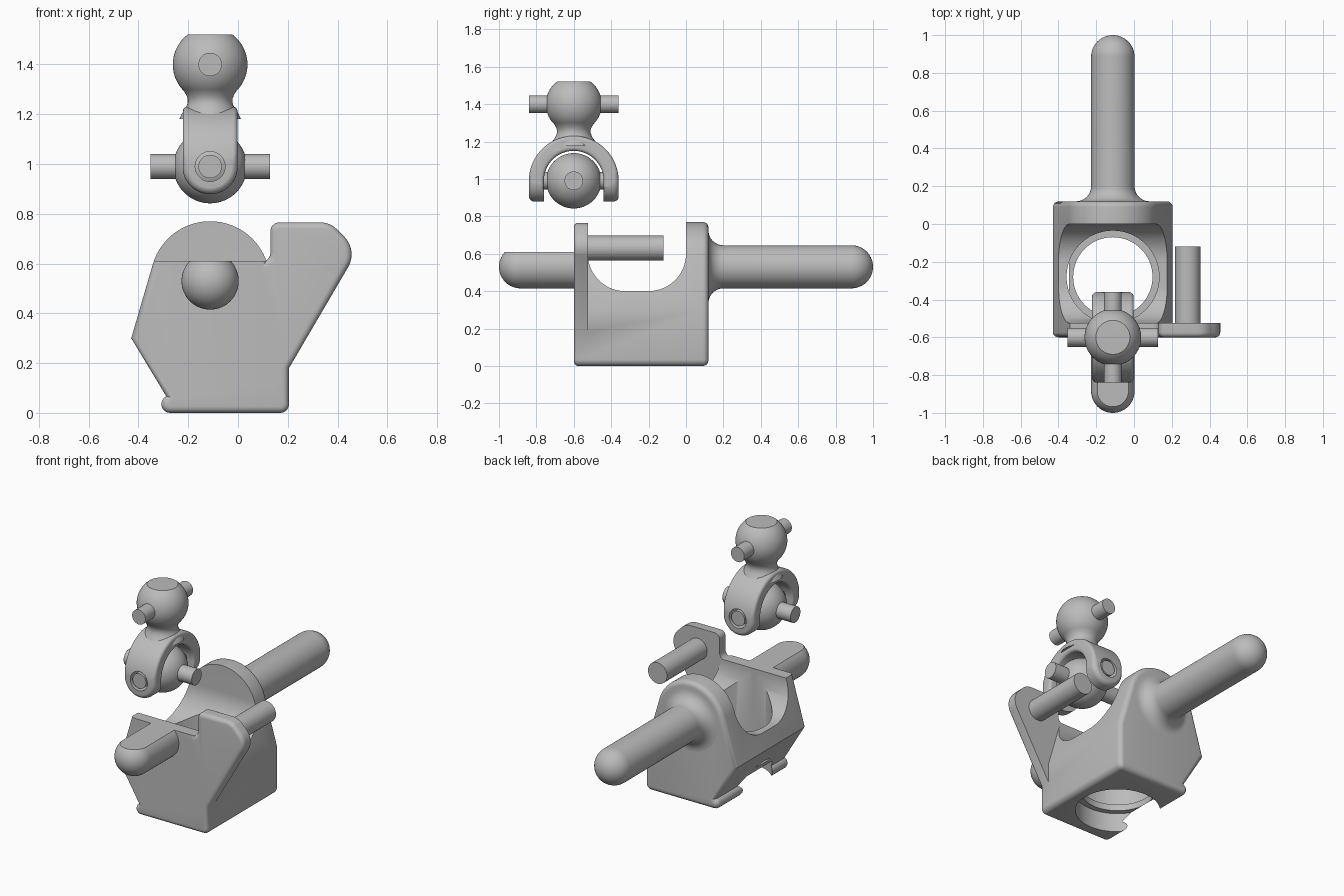
import bpy, bmesh, math
from mathutils import Vector, Matrix

if "Cube" in bpy.data.objects:
    bpy.data.objects.remove(bpy.data.objects["Cube"], do_unlink=True)

GREY = bpy.data.materials.new("plain grey")
GREY.use_nodes = True
GREY.diffuse_color = (0.5, 0.5, 0.5, 1)
GREY.node_tree.nodes["Principled BSDF"].inputs["Base Color"].default_value = (0.5, 0.5, 0.5, 1)

CX = -0.112          # shared centre plane
ROD_Z = 0.53         # height of the two handles
JY, JZ = -0.6, 0.99  # centre of the lower joint


def finish(name, bm):
    bmesh.ops.remove_doubles(bm, verts=bm.verts, dist=1e-5)
    bmesh.ops.recalc_face_normals(bm, faces=bm.faces)
    me = bpy.data.meshes.new(name)
    bm.to_mesh(me)
    bm.free()
    me.materials.append(GREY)
    ob = bpy.data.objects.new(name, me)
    bpy.context.collection.objects.link(ob)
    return ob


def arc(cx, cy, r, a0, a1, n=16):
    angles = [math.radians(a0 + (a1 - a0) * i / n) for i in range(n + 1)]
    return [(cx + r * math.cos(a), cy + r * math.sin(a)) for a in angles]


def rounded(corners, n=8):
    """Outline from (x, y, radius) corners, each rounded by its radius."""
    out = []
    for i, (x, y, r) in enumerate(corners):
        p = Vector((x, y))
        if r == 0:
            out.append((x, y))
            continue
        a = (Vector(corners[i - 1][:2]) - p).normalized()
        b = (Vector(corners[(i + 1) % len(corners)][:2]) - p).normalized()
        half = a.angle(b) / 2
        centre = p + (a + b).normalized() * (r / math.sin(half))
        start = p + a * (r / math.tan(half)) - centre
        end = p + b * (r / math.tan(half)) - centre
        turn = math.atan2(start.x * end.y - start.y * end.x, start.dot(end))
        for k in range(n + 1):
            q = centre + Matrix.Rotation(turn * k / n, 2) @ start
            out.append((q.x, q.y))
    return out


def prism(name, outline, axis, lo, hi, bevel_lo=0, bevel_hi=0):
    """Extrude an outline along x or y, with optional rounded rims."""
    place = (lambda u, v, h: (h, u, v)) if axis == "x" else (lambda u, v, h: (u, h, v))
    bm = bmesh.new()
    ends = [[bm.verts.new(place(u, v, h)) for u, v in outline] for h in (lo, hi)]
    caps = [bm.faces.new(loop) for loop in ends]
    for i in range(len(outline)):
        bm.faces.new((ends[0][i - 1], ends[0][i], ends[1][i], ends[1][i - 1]))
    bmesh.ops.recalc_face_normals(bm, faces=bm.faces)
    rims = [list(c.edges) for c in caps]
    for edges, size in zip(rims, (bevel_lo, bevel_hi)):
        if size:
            bmesh.ops.bevel(bm, geom=edges, offset=size, segments=5, profile=0.5, affect="EDGES")
    return finish(name, bm)


def lathe(name, profile, axis, origin):
    """Spin (radius, height) points about an axis through the origin point."""
    bm = bmesh.new()
    vs = [bm.verts.new((r, 0, h)) for r, h in profile]
    edges = [bm.edges.new(pair) for pair in zip(vs, vs[1:])]
    bmesh.ops.spin(bm, geom=vs + edges, cent=(0, 0, 0), axis=(0, 0, 1),
                   angle=math.tau, steps=64, use_duplicate=False)
    turn = Vector((0, 0, 1)).rotation_difference(Vector(axis)).to_matrix().to_4x4()
    bm.transform(Matrix.Translation(origin) @ turn)
    return finish(name, bm)


def cylinder(name, r, lo, hi, axis, origin):
    return lathe(name, [(0, lo), (r, lo), (r, hi), (0, hi)], axis, origin)


def box(name, x, y, z):
    return prism(name, [(x[0], z[0]), (x[1], z[0]), (x[1], z[1]), (x[0], z[1])], "y", *y)


def combine(ob, tool, operation="DIFFERENCE"):
    mod = ob.modifiers.new("cut", "BOOLEAN")
    mod.operation, mod.object, mod.solver = operation, tool, "EXACT"
    bpy.context.view_layer.objects.active = ob
    bpy.ops.object.modifier_apply(modifier=mod.name)
    bpy.data.objects.remove(tool, do_unlink=True)


X, Y, Z = (1, 0, 0), (0, 1, 0), (0, 0, 1)

# Body: arched block with a cross trough and a stepped vertical bore
HALF = 0.317
outline = rounded([(CX - HALF, 0, 0.035), (CX + HALF, 0, 0.035), (CX + HALF, 0.3, 0)])
outline += arc(CX, ROD_Z, 0.24, 16, 164, 40) + [(CX - HALF, 0.3)]
body = prism("body", outline, "y", -0.6, 0.12, 0.025, 0.03)
trough = rounded([(-0.525, 0.4, 0.2), (0, 0.4, 0.2), (0, 1, 0), (-0.525, 1, 0)], 16)
combine(body, prism("trough_cutter", trough, "x", -1, 1))
combine(body, box("front_cutter", (-1, 1), (-0.9, -0.4), (0.61, 1)))
bore = [(0, -0.1), (0.245, -0.1), (0.245, 0.12), (0.21, 0.12),
        (0.21, 0.16), (0.245, 0.16), (0.245, 0.8), (0, 0.8)]
combine(body, lathe("bore_cutter", bore, Z, (CX, -0.28, 0)))

# Side arm of the front wall, carrying a pin
arm = rounded([(0.05, 0.086, 0), (0.15, 0.086, 0), (0.49, 0.667, 0.13), (0.36, 0.767, 0.05),
               (0.13, 0.765, 0.03), (0.13, 0.608, 0.035), (0.05, 0.608, 0)])
arm = rounded([(0.05, 0.086, 0), (0.15, 0.086, 0), (0.482, 0.653, 0.1), (0.37, 0.765, 0.09),
               (0.13, 0.765, 0.035), (0.13, 0.608, 0.035), (0.05, 0.608, 0)])
combine(body, prism("arm", arm, "y", -0.6, -0.525, 0.025), "UNION")
cylinder("arm_pin", 0.067, -0.54, -0.12, Y, (0.285, 0, 0.63))

# Handles: long one at the back with a flared root, flattened one in front
R = 0.115
flare = arc(R + 0.08, 0.2, 0.08, 270, 180, 10)
lathe("back_handle", [(0, 0.1), (R + 0.08, 0.1)] + flare + arc(0, 1 - R, R, 0, 90),
      Y, (CX, 0, ROD_Z))
front = lathe("front_handle", [(0, 0.57), (R, 0.57)] + arc(0, 1 - R, R, 0, 90),
              (0, -1, 0), (CX, 0, ROD_Z))
combine(front, box("flat_cutter", (-1, 1), (-1.2, -0.4), (0.61, 1)))

# Lower joint: ball with crossed pins
lathe("lower_ball", arc(0, 0, 0.148, -90, 90, 32), Z, (CX, JY, JZ))
cylinder("cross_pin", 0.05, -0.24, 0.24, X, (CX, JY, JZ))
cylinder("yoke_pin", 0.047, -0.235, 0.235, Y, (CX, JY, JZ))

# Yoke: arch straddling the ball, with rounded leg ends and pin holes
arch = [(JY + 0.24, 0.85)] + arc(JY, JZ, 0.24, 0, 180, 40) + [(JY - 0.24, 0.85)]
arch += [(JY - 0.16, 0.85)] + arc(JY, JZ, 0.16, 180, 0, 40) + [(JY + 0.16, 0.85)]
yoke = prism("yoke", arch, "x", CX - 0.11, CX + 0.11, 0.018, 0.018)
tongue = arc(CX, JZ, 0.111, 180, 360, 32) + [(CX + 0.111, 1.4), (CX - 0.111, 1.4)]
combine(yoke, prism("tongue", tongue, "y", JY - 0.241, JY + 0.241, 0.03, 0.03), "INTERSECT")
combine(yoke, cylinder("hole_cutter", 0.06, -0.4, 0.4, Y, (CX, JY, JZ)))

# Upper ball with flat top, and the neck joining it to the yoke
neck = [(0, 1.18), (0.125, 1.18), (0.112, 1.205), (0.098, 1.225), (0.09, 1.245),
        (0.09, 1.262), (0.096, 1.278)]
lathe("upper_ball", neck + arc(0, 1.4, 0.15, -45, 53, 28) + [(0, 1.52)], Z, (CX, JY, 0))
cylinder("upper_pin", 0.047, -0.24, 0.24, Y, (CX, JY, 1.4))

# Smooth shading with sharp creases kept
bpy.ops.object.select_all(action="DESELECT")
for ob in bpy.context.collection.objects:
    if ob.type == "MESH" and GREY.name in ob.data.materials:
        ob.select_set(True)
        bpy.context.view_layer.objects.active = ob
bpy.ops.object.shade_smooth_by_angle(angle=math.radians(35))
